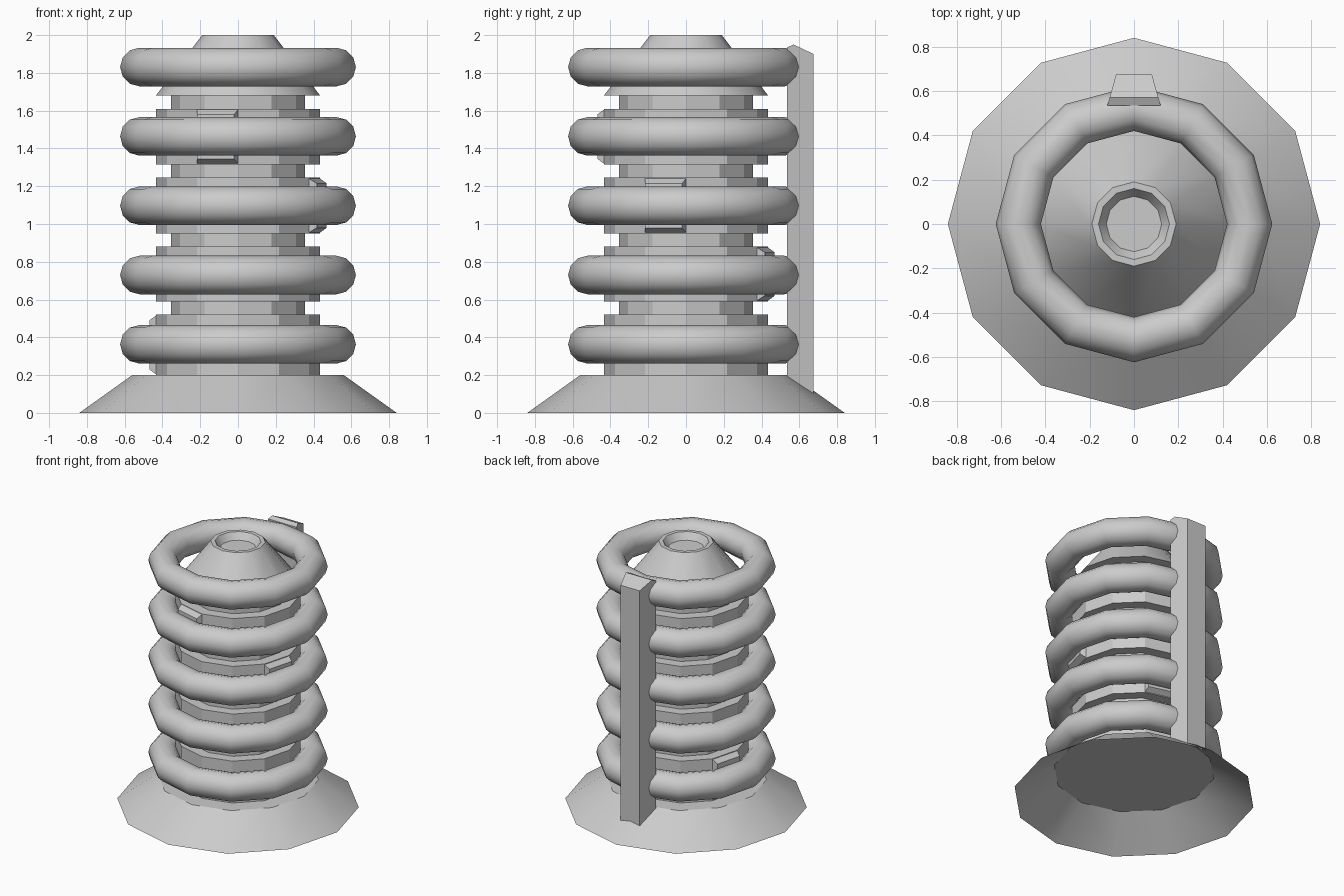
import bpy, bmesh, math

if "Cube" in bpy.data.objects:
    bpy.data.objects.remove(bpy.data.objects["Cube"])

SIDES = 12
grey = bpy.data.materials.new("plain_grey")
grey.diffuse_color = (0.6, 0.6, 0.6, 1)
grey.use_nodes = True
grey.node_tree.nodes["Principled BSDF"].inputs["Base Color"].default_value = grey.diffuse_color


def finish(name, bm, angle=29, recalc=True):
    if recalc:
        bmesh.ops.recalc_face_normals(bm, faces=bm.faces[:])
    me = bpy.data.meshes.new(name)
    bm.to_mesh(me)
    bm.free()
    ob = bpy.data.objects.new(name, me)
    bpy.context.collection.objects.link(ob)
    me.materials.append(grey)
    bpy.ops.object.select_all(action='DESELECT')
    ob.select_set(True)
    bpy.context.view_layer.objects.active = ob
    bpy.ops.object.shade_smooth_by_angle(angle=math.radians(angle))
    return ob


def circle(bm, r, z):
    return [bm.verts.new((r * math.cos(2 * math.pi * i / SIDES),
                          r * math.sin(2 * math.pi * i / SIDES), z)) for i in range(SIDES)]


def lathe(profile, cap_start=True, cap_end=True):
    bm = bmesh.new()
    loops = [circle(bm, r, z) for r, z in profile]
    for a, b in zip(loops, loops[1:]):
        for i in range(SIDES):
            j = (i + 1) % SIDES
            bm.faces.new((a[i], a[j], b[j], b[i]))
    if cap_start:
        bm.faces.new(loops[0][::-1])
    if cap_end:
        bm.faces.new(loops[-1])
    return bm


# Flared skirt, hollow underneath
finish("base_skirt", lathe([(0.84, 0), (0.56, 0.2)], cap_start=False), recalc=False)

# Stepped core with wide bands, narrow necks, cone top and shallow socket
R, N = 0.435, 0.355
bands = [(0.2, 0.52), (0.59, 0.88), (0.95, 1.245), (1.315, 1.61)]
profile = []
for lo, hi in bands:
    profile += [(R, lo), (R, hi), (N, hi), (N, hi + 0.07)]
profile += [(R, 1.68), (0.205, 1.98), (0.19, 2.0), (0.16, 2.0), (0.125, 1.95)]
finish("stepped_core", lathe(profile))

# One raised tab per band, stepping a quarter turn each level
for k, (lo, hi) in enumerate(bands):
    mid = math.radians(165 - 90 * k)
    half = math.pi / SIDES
    bm = bmesh.new()
    loops = []
    for r, inset, dz in ((R - 0.03, 1, 0.005), (R, 1, 0.005), (R + 0.04, 0.9, 0.03)):
        d, w = r * math.cos(half), R * math.sin(half) * inset
        loops.append([bm.verts.new((d * math.cos(mid) - s * w * math.sin(mid),
                                    d * math.sin(mid) + s * w * math.cos(mid), z))
                      for s, z in ((-1, lo + dz), (1, lo + dz), (1, hi - dz), (-1, hi - dz))])
    for a, b in zip(loops, loops[1:]):
        for i in range(4):
            j = (i + 1) % 4
            bm.faces.new((a[i], a[j], b[j], b[i]))
    bm.faces.new(loops[0][::-1])
    bm.faces.new(loops[-1])
    finish(f"band_tab_{k + 1}", bm, 10)

# Five stacked coil rings
for k in range(5):
    bpy.ops.mesh.primitive_torus_add(major_segments=SIDES, minor_segments=12,
                                     major_radius=0.522, minor_radius=0.102,
                                     location=(0, 0, 0.363 + 0.367 * k))
    ob = bpy.context.object
    ob.name = f"coil_ring_{k + 1}"
    ob.data.materials.append(grey)
    bpy.ops.object.shade_smooth_by_angle(angle=math.radians(35))

# Upright rail on the back: side outline (y, z), tapering outward
bm = bmesh.new()
outline = [(0.535, 0.195), (0.675, 0.1), (0.675, 1.9), (0.57, 1.95), (0.535, 1.935)]
sides = []
for s in (-1, 1):
    sides.append([bm.verts.new((s * (0.12 - 0.28 * (y - 0.535)), y, z)) for y, z in outline])
bm.faces.new(sides[0])
bm.faces.new(sides[1][::-1])
for i in range(5):
    j = (i + 1) % 5
    bm.faces.new((sides[0][i], sides[0][j], sides[1][j], sides[1][i]))
finish("back_rail", bm, 10)
